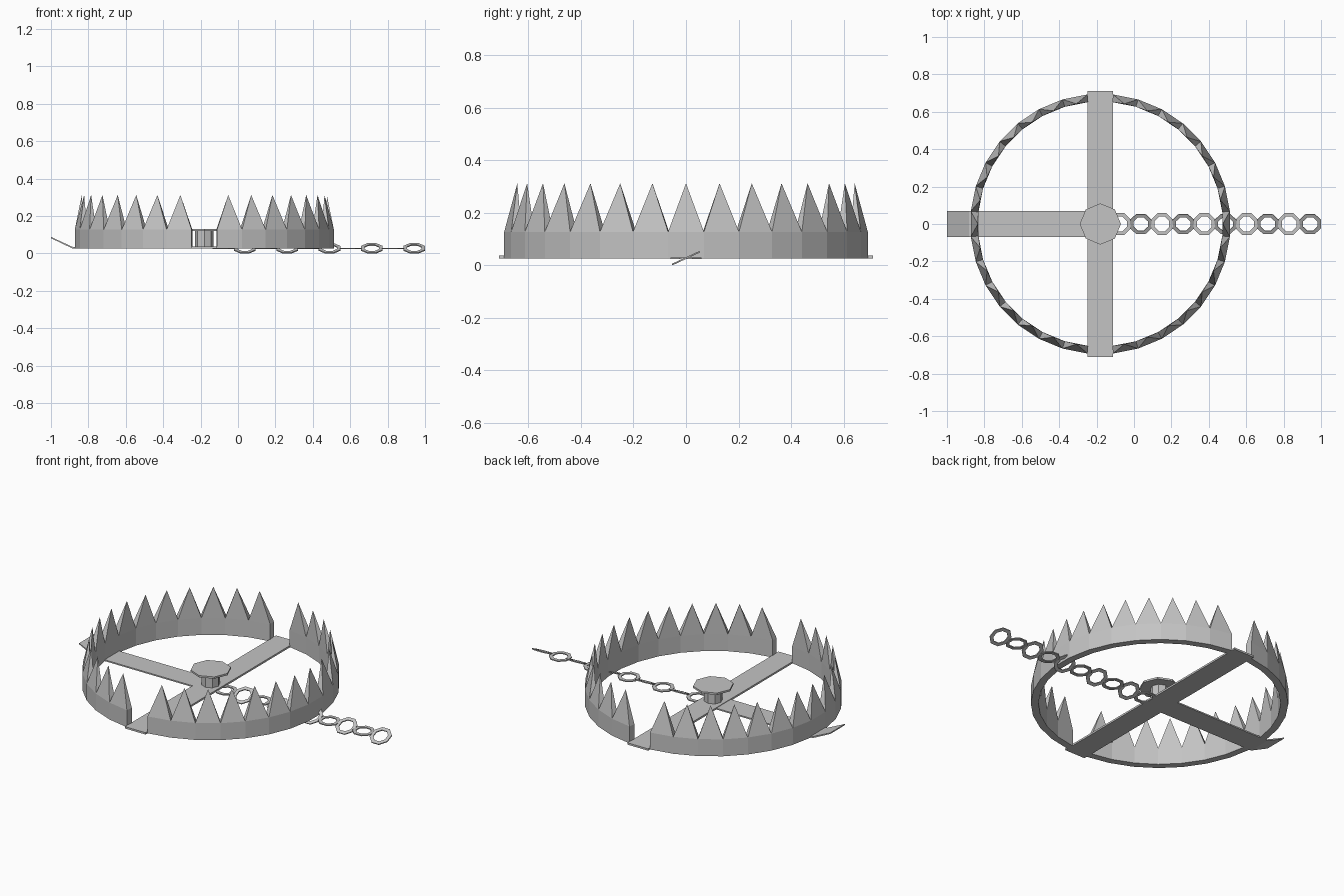
import bpy, bmesh, math
from mathutils import Matrix, Vector

cube = bpy.data.objects.get("Cube")
if cube:
    bpy.data.objects.remove(cube)

steel = bpy.data.materials.new("grey_steel")
steel.use_nodes = True
GREY = (0.55, 0.55, 0.55, 1)
steel.diffuse_color = GREY
steel.node_tree.nodes["Principled BSDF"].inputs["Base Color"].default_value = GREY

CX = -0.18           # centre of the jaws
BASE, BAND_TOP, TIP = 0.026, 0.127, 0.312
OUTER, INNER = 0.696, 0.655
STEP = math.tau / 32


def finish(bm, name):
    bmesh.ops.recalc_face_normals(bm, faces=bm.faces)
    mesh = bpy.data.meshes.new(name)
    bm.to_mesh(mesh)
    bm.free()
    mesh.materials.append(steel)
    obj = bpy.data.objects.new(name, mesh)
    bpy.context.collection.objects.link(obj)
    return obj


def polar(r, angle, z):
    return Vector((CX + r * math.cos(angle), r * math.sin(angle), z))


def jaw(name, facing):
    """Half-ring band with a pyramid tooth on every segment."""
    bm = bmesh.new()
    corners = ((OUTER, BASE), (OUTER, BAND_TOP), (INNER, BAND_TOP), (INNER, BASE))
    loops = [[bm.verts.new(polar(r, facing + (i - 7.5) * STEP, z)) for r, z in corners]
             for i in range(16)]
    for i, (a, b) in enumerate(zip(loops, loops[1:])):
        for j, k in ((0, 1), (2, 3), (3, 0)):
            bm.faces.new((a[j], a[k], b[k], b[j]))
        tip = bm.verts.new(polar(INNER, facing + (i - 7) * STEP, TIP))
        rim = (a[1], b[1], b[2], a[2])
        for j in range(4):
            bm.faces.new((rim[j], rim[(j + 1) % 4], tip))
    bm.faces.new(loops[0])
    bm.faces.new(loops[-1])
    return finish(bm, name)


def strip(name, profile, half_width):
    """Extrude an x-z outline across y."""
    bm = bmesh.new()
    face = bm.faces.new([bm.verts.new((x, -half_width, z)) for x, z in profile])
    out = bmesh.ops.extrude_face_region(bm, geom=[face])
    moved = [v for v in out["geom"] if isinstance(v, bmesh.types.BMVert)]
    bmesh.ops.translate(bm, verts=moved, vec=(0, 2 * half_width, 0))
    return finish(bm, name)


def octagon_prism(name, radius, z0, z1):
    bm = bmesh.new()
    bmesh.ops.create_cone(bm, cap_ends=True, segments=8, radius1=radius, radius2=radius,
                          depth=z1 - z0, matrix=Matrix.Translation((CX, 0, (z0 + z1) / 2)))
    return finish(bm, name)


def chain_link(name, x, tilt):
    """Flat octagonal washer, tipped about the chain's length."""
    bm = bmesh.new()
    loops = []
    for i in range(8):
        a = (i + 0.5) * math.tau / 8
        loops.append([bm.verts.new((r * math.cos(a), r * math.sin(a), z))
                      for r, z in ((0.063, -0.003), (0.063, 0.003), (0.042, 0.003), (0.042, -0.003))])
    for i in range(8):
        a, b = loops[i], loops[(i + 1) % 8]
        for j in range(4):
            k = (j + 1) % 4
            bm.faces.new((a[j], a[k], b[k], b[j]))
    obj = finish(bm, name)
    obj.location = (x, 0, 0.027)
    obj.rotation_euler.x = tilt
    return obj


# Toothed jaws
jaw("left_jaw", 0)
jaw("right_jaw", math.pi)

# Cross bar and bent spring arm
strip("cross_bar", [(CX - 0.068, BASE), (CX + 0.068, BASE),
                    (CX + 0.068, 0.037), (CX - 0.068, 0.037)], 0.712)
strip("spring_arm", [(CX, BASE), (-0.885, BASE), (-1, 0.081), (-1, 0.088),
                     (-0.883, 0.034), (CX, 0.034)], 0.069)

# Trigger post and plate
octagon_prism("trigger_post", 0.05, 0.034, 0.122)
octagon_prism("trigger_plate", 0.11, 0.119, 0.13)

# Chain of alternately tipped links
for n in range(10):
    chain_link(f"chain_link_{n + 1}", 0.942 - n * 0.1132,
               math.radians(25) if n % 2 == 0 else 0)
